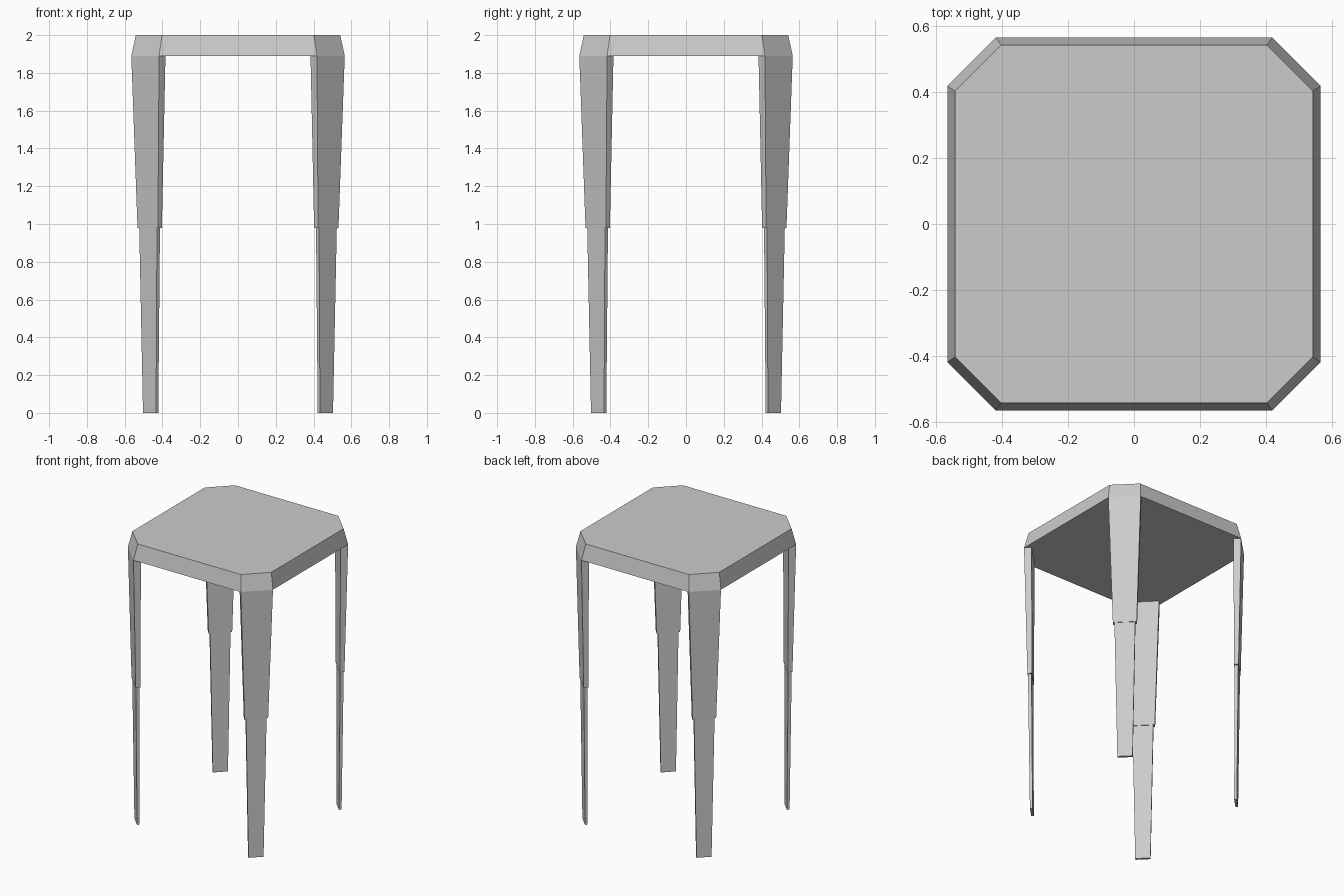
import bpy
import bmesh
from math import pi
from mathutils import Matrix

if "Cube" in bpy.data.objects:
    bpy.data.objects.remove(bpy.data.objects["Cube"])


def loft(name, bottom, top, z0, z1, turn=0.0):
    """Closed solid between two matching outlines."""
    bm = bmesh.new()
    low = [bm.verts.new((x, y, z0)) for x, y in bottom]
    high = [bm.verts.new((x, y, z1)) for x, y in top]
    n = len(low)
    bm.faces.new(low[::-1])
    bm.faces.new(high)
    for i in range(n):
        j = (i + 1) % n
        bm.faces.new((low[i], low[j], high[j], high[i]))
    bmesh.ops.rotate(bm, verts=bm.verts, cent=(0, 0, 0),
                     matrix=Matrix.Rotation(turn, 3, 'Z'))
    bmesh.ops.recalc_face_normals(bm, faces=bm.faces)
    mesh = bpy.data.meshes.new(name)
    bm.to_mesh(mesh)
    bm.free()
    obj = bpy.data.objects.new(name, mesh)
    bpy.context.collection.objects.link(obj)
    return obj


def octagon(half, cut):
    """Square with clipped corners."""
    return [(half, -cut), (half, cut), (cut, half), (-cut, half),
            (-half, cut), (-half, -cut), (-cut, -half), (cut, -half)]


def corner_section(far, near, depth):
    """Rectangle lying across the corner diagonal."""
    return [(far, near), (near, far),
            (near - depth, far - depth), (far - depth, near - depth)]


# Seat with sloped rim
loft("seat", octagon(0.565, 0.418), octagon(0.541, 0.402), 1.89, 2.0)

# Four tapered legs, each with a stepped lower section
for i, corner in enumerate(("back_right", "back_left", "front_left", "front_right")):
    turn = i * pi / 2
    loft(corner + "_upper_leg", corner_section(0.532, 0.424, 0.021),
         corner_section(0.565, 0.418, 0.034), 0.98, 1.89, turn)
    loft(corner + "_lower_leg", corner_section(0.503, 0.434, 0.012),
         corner_section(0.523, 0.429, 0.016), 0.0, 0.98, turn)
